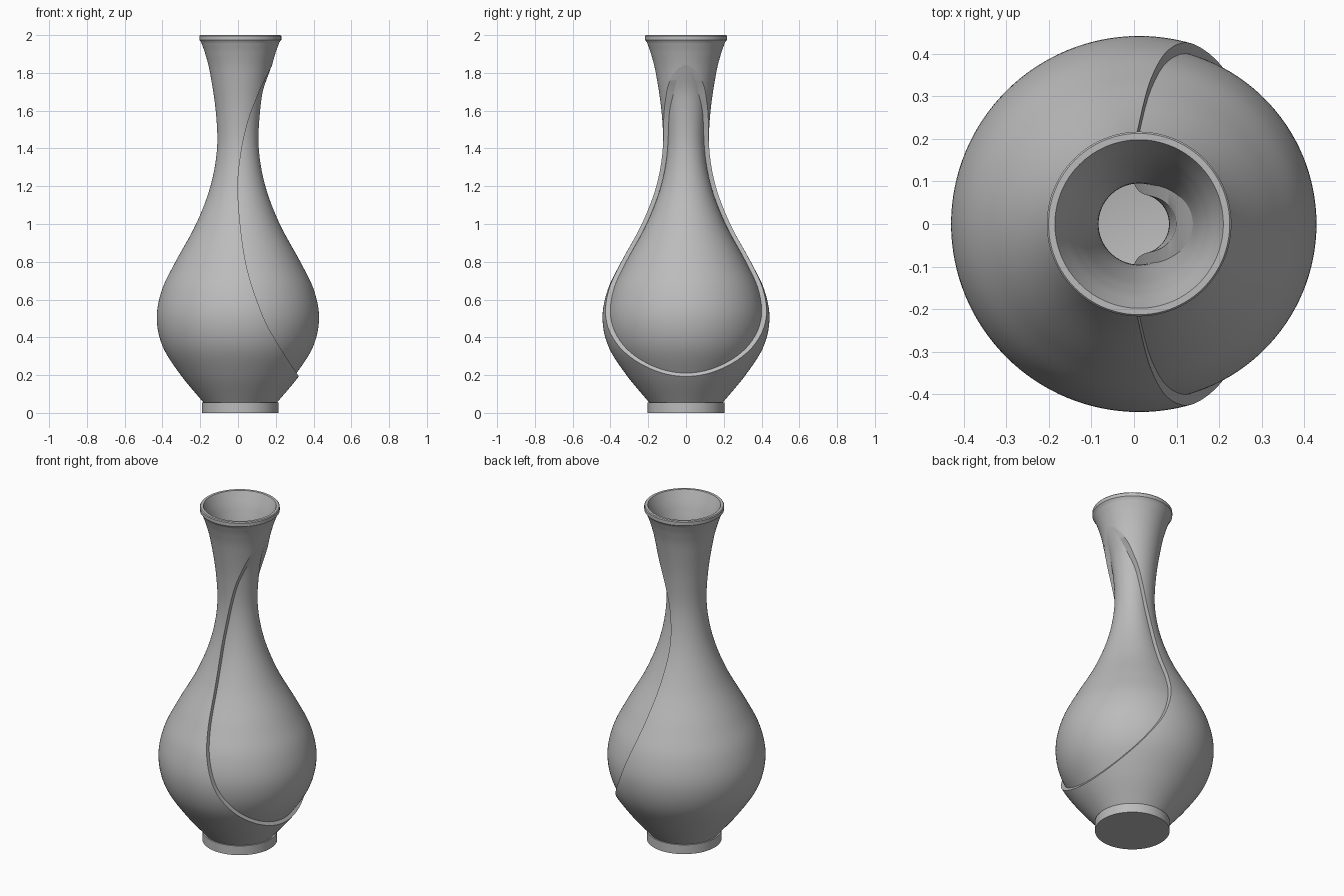
import bpy, bmesh, math
from mathutils import Vector

if "Cube" in bpy.data.objects:
    bpy.data.objects.remove(bpy.data.objects["Cube"], do_unlink=True)

AXIS_X = 0.012      # the vase axis sits slightly off centre
WALL = 0.026        # wall thickness
RECESS = 0.025      # depth of the inset panel

clay = bpy.data.materials.new("grey_clay")
clay.use_nodes = True
clay.diffuse_color = (0.5, 0.5, 0.5, 1)
clay.node_tree.nodes["Principled BSDF"].inputs["Base Color"].default_value = (0.5, 0.5, 0.5, 1)


def smooth_path(points, steps=8):
    """Catmull-Rom curve through 2D points."""
    p = [Vector(q) for q in points]
    p = [2 * p[0] - p[1]] + p + [2 * p[-1] - p[-2]]
    out = []
    for a, b, c, d in zip(p, p[1:], p[2:], p[3:]):
        for i in range(steps):
            t = i / steps
            out.append(0.5 * (2 * b + (c - a) * t + (2 * a - 5 * b + 4 * c - d) * t ** 2
                              + (3 * b - a - 3 * c + d) * t ** 3))
    return out + [p[-2]]


def make_object(name, bm):
    bmesh.ops.recalc_face_normals(bm, faces=bm.faces)
    mesh = bpy.data.meshes.new(name)
    bm.to_mesh(mesh)
    bm.free()
    mesh.materials.append(clay)
    obj = bpy.data.objects.new(name, mesh)
    bpy.context.collection.objects.link(obj)
    return obj


def lathe(name, profile, closed, segments=128):
    """Spin an (r, z) profile into a solid about the vase axis."""
    bm = bmesh.new()
    verts = [bm.verts.new((AXIS_X + r, 0, z)) for r, z in profile]
    edges = [bm.edges.new(pair) for pair in zip(verts, verts[1:])]
    if closed:
        edges.append(bm.edges.new((verts[-1], verts[0])))
    bmesh.ops.spin(bm, geom=verts + edges, cent=(AXIS_X, 0, 0), axis=(0, 0, 1),
                   angle=math.tau, steps=segments, use_merge=True)
    bmesh.ops.remove_doubles(bm, verts=bm.verts, dist=1e-5)
    return make_object(name, bm)


def cut(obj, cutter, operation):
    """Apply a boolean, then shade smooth with sharp edges kept."""
    mod = obj.modifiers.new("cut", 'BOOLEAN')
    mod.operation, mod.object, mod.solver = operation, cutter, 'EXACT'
    graph = bpy.context.evaluated_depsgraph_get()
    mesh = bpy.data.meshes.new_from_object(obj.evaluated_get(graph))
    obj.modifiers.clear()
    obj.data = mesh
    bpy.ops.object.select_all(action='DESELECT')
    obj.select_set(True)
    bpy.context.view_layer.objects.active = obj
    bpy.ops.object.shade_smooth_by_angle(angle=math.radians(35))


def recess(z):
    """Panel depth, fading out towards the mouth."""
    t = min(max((z - 1.68) / 0.19, 0), 1)
    return RECESS * (1 - t * t * (3 - 2 * t))


# Outer silhouette from above the foot to below the lip
side = smooth_path([(0.195, 0.055), (0.315, 0.2), (0.41, 0.35), (0.442, 0.5), (0.415, 0.65),
                    (0.343, 0.8), (0.234, 1.0), (0.158, 1.2), (0.123, 1.4), (0.13, 1.6),
                    (0.16, 1.8), (0.185, 1.9), (0.207, 1.962)])

# Vase body: foot, belly, neck, lip, hollow inside with a flat floor
inside = [(r - WALL, z) for r, z in side if 0.09 < z < 1.95]
body_profile = [(0, 0), (0.203, 0), (0.203, 0.055)] + [tuple(p) for p in side]
body_profile += [(0.217, 1.975), (0.217, 1.995), (0.213, 2.0), (0.198, 2.0), (0.194, 1.99)]
body_profile += inside[::-1] + [(inside[0][0] - 0.02, 0.08), (0, 0.08)]
body = lathe("vase_body", body_profile, closed=False)

# Inset panel: the same silhouette pushed inwards
front = [(r - recess(z), z) for r, z in side if 0.1 < z < 1.95]
panel = lathe("inset_panel", front + [(r - WALL, z) for r, z in front[::-1]], closed=True)

# Cutter: everything on the left of a sweeping curve
sweep = smooth_path([(0.365, 0.125), (0.317, 0.2), (0.205, 0.375), (0.125, 0.53), (0.04, 0.8),
                     (0, 1.15), (0.015, 1.37), (0.055, 1.55), (0.1, 1.67), (0.13, 1.74),
                     (0.187, 1.85), (0.25, 1.95)])
bm = bmesh.new()
outline = [(x, z) for x, z in sweep] + [(0.8, 1.95), (0.8, 0.125)]
face = bm.faces.new([bm.verts.new((x, -0.6, z)) for x, z in outline])
wall = bmesh.ops.extrude_face_region(bm, geom=[face])
bmesh.ops.translate(bm, vec=(0, 1.2, 0),
                    verts=[v for v in wall["geom"] if isinstance(v, bmesh.types.BMVert)])
cutter = make_object("sweep_cutter", bm)

cut(body, cutter, 'DIFFERENCE')
cut(panel, cutter, 'INTERSECT')
cutter.hide_render = True
cutter.hide_set(True)
